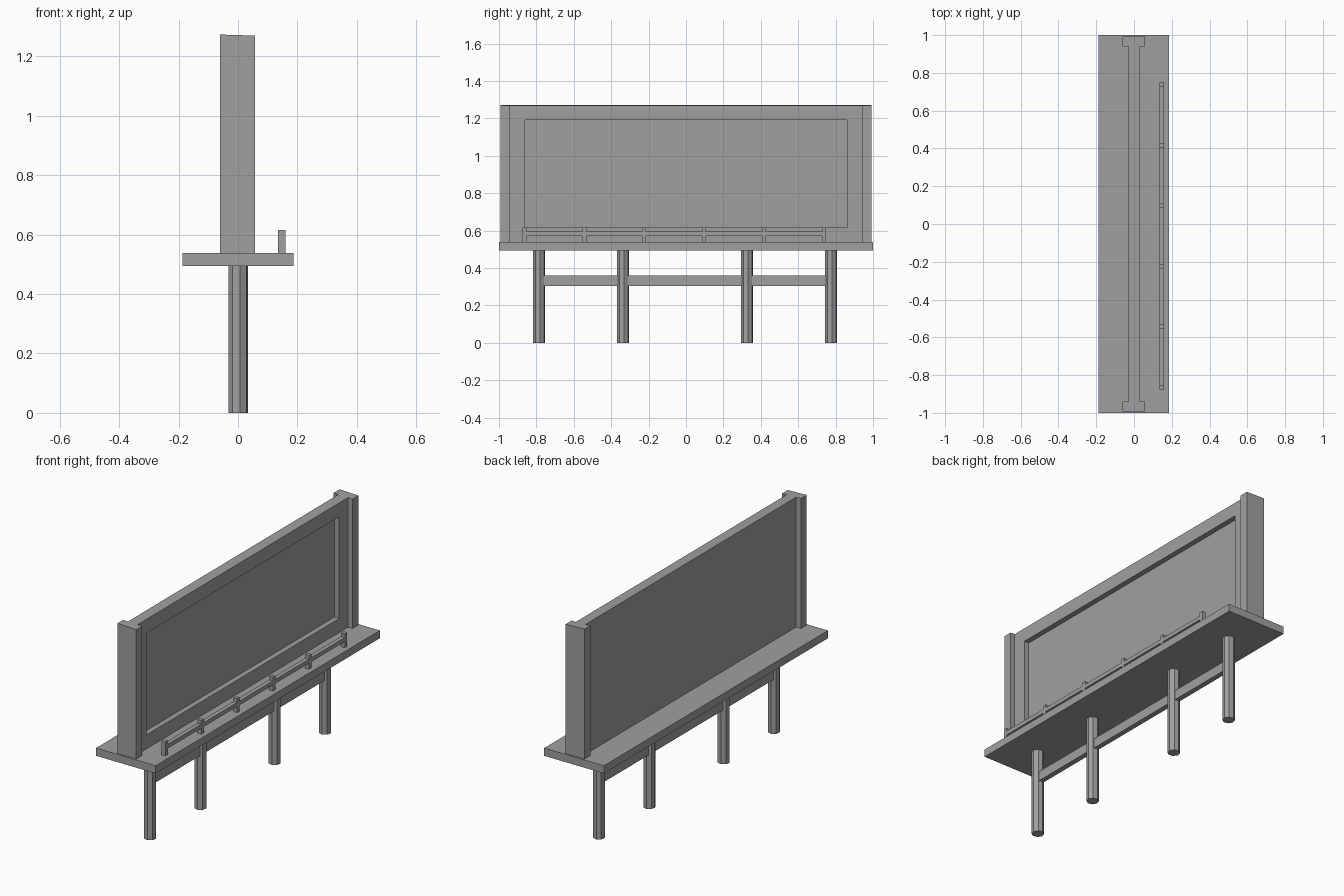
import bpy, bmesh, math
from mathutils import Matrix

if "Cube" in bpy.data.objects:
    bpy.data.objects.remove(bpy.data.objects["Cube"])

# Dark grey used by every part
GREY = bpy.data.materials.new("dark_grey")
GREY.diffuse_color = (0.35, 0.35, 0.35, 1)
GREY.use_nodes = True
GREY.node_tree.nodes["Principled BSDF"].inputs["Base Color"].default_value = GREY.diffuse_color


def finish(name, bm):
    bmesh.ops.recalc_face_normals(bm, faces=bm.faces)
    mesh = bpy.data.meshes.new(name)
    bm.to_mesh(mesh)
    bm.free()
    mesh.materials.append(GREY)
    obj = bpy.data.objects.new(name, mesh)
    bpy.context.collection.objects.link(obj)
    return obj


def box_bm(x0, x1, y0, y1, z0, z1):
    bm = bmesh.new()
    size = Matrix.Diagonal((x1 - x0, y1 - y0, z1 - z0, 1))
    mid = Matrix.Translation(((x0 + x1) / 2, (y0 + y1) / 2, (z0 + z1) / 2))
    bmesh.ops.create_cube(bm, size=1, matrix=mid @ size)
    return bm


def slope_top(bm):
    # the sign's top falls very slightly towards +x
    top = max(v.co.z for v in bm.verts)
    for v in bm.verts:
        if v.co.z > top - 1e-4:
            v.co.z -= 0.03 * v.co.x


DECK_LOW, DECK_TOP, SIGN_TOP = 0.494, 0.538, 1.271

# Walkway deck
finish("deck", box_bm(-0.187, 0.186, -1, 1, DECK_LOW, DECK_TOP))

# Sign board with a straight-walled recess on the +x side
bm = box_bm(-0.03, 0.03, -0.94, 0.94, DECK_TOP, SIGN_TOP)
bm.normal_update()
front = [f for f in bm.faces if f.normal.x > 0.9]
bmesh.ops.inset_region(bm, faces=front, thickness=0.079, use_even_offset=True)
floor = bmesh.ops.extrude_discrete_faces(bm, faces=front)["faces"][0]
for v in floor.verts:
    v.co.x -= 0.03
slope_top(bm)
bmesh.ops.remove_doubles(bm, verts=bm.verts, dist=1e-5)
finish("sign_board", bm)

# End posts of the sign
for side, label in ((-1, "near"), (1, "far")):
    y0, y1 = sorted((side * 0.94, side * 0.992))
    bm = box_bm(-0.06, 0.058, y0, y1, DECK_TOP, SIGN_TOP)
    slope_top(bm)
    finish("end_post_" + label, bm)

# Eight-sided support legs, turned slightly
LEG_Y = (-0.786, -0.337, 0.326, 0.775)
for i, y in enumerate(LEG_Y):
    bm = bmesh.new()
    bmesh.ops.create_cone(bm, cap_ends=True, segments=8, radius1=0.033,
                          radius2=0.033, depth=DECK_LOW,
                          matrix=Matrix.Translation((0.001, y, DECK_LOW / 2))
                          @ Matrix.Rotation(math.radians(10), 4, 'Z'))
    finish(f"leg_{i + 1}", bm)

# Flat horizontal brace running through the legs
finish("leg_brace", box_bm(-0.014, 0.016, LEG_Y[0], LEG_Y[-1], 0.305, 0.36))

# Low railing: six posts with rail pieces between them
RAIL_START, RAIL_STEP, HALF = -0.864, 0.3202, 0.011
for i in range(6):
    y = RAIL_START + i * RAIL_STEP
    finish(f"railing_post_{i + 1}",
           box_bm(0.135, 0.159, y - HALF, y + HALF, DECK_TOP, 0.616))
    if i < 5:
        finish(f"railing_bar_{i + 1}",
               box_bm(0.135, 0.159, y + HALF, y + RAIL_STEP - HALF, 0.572, 0.595))
